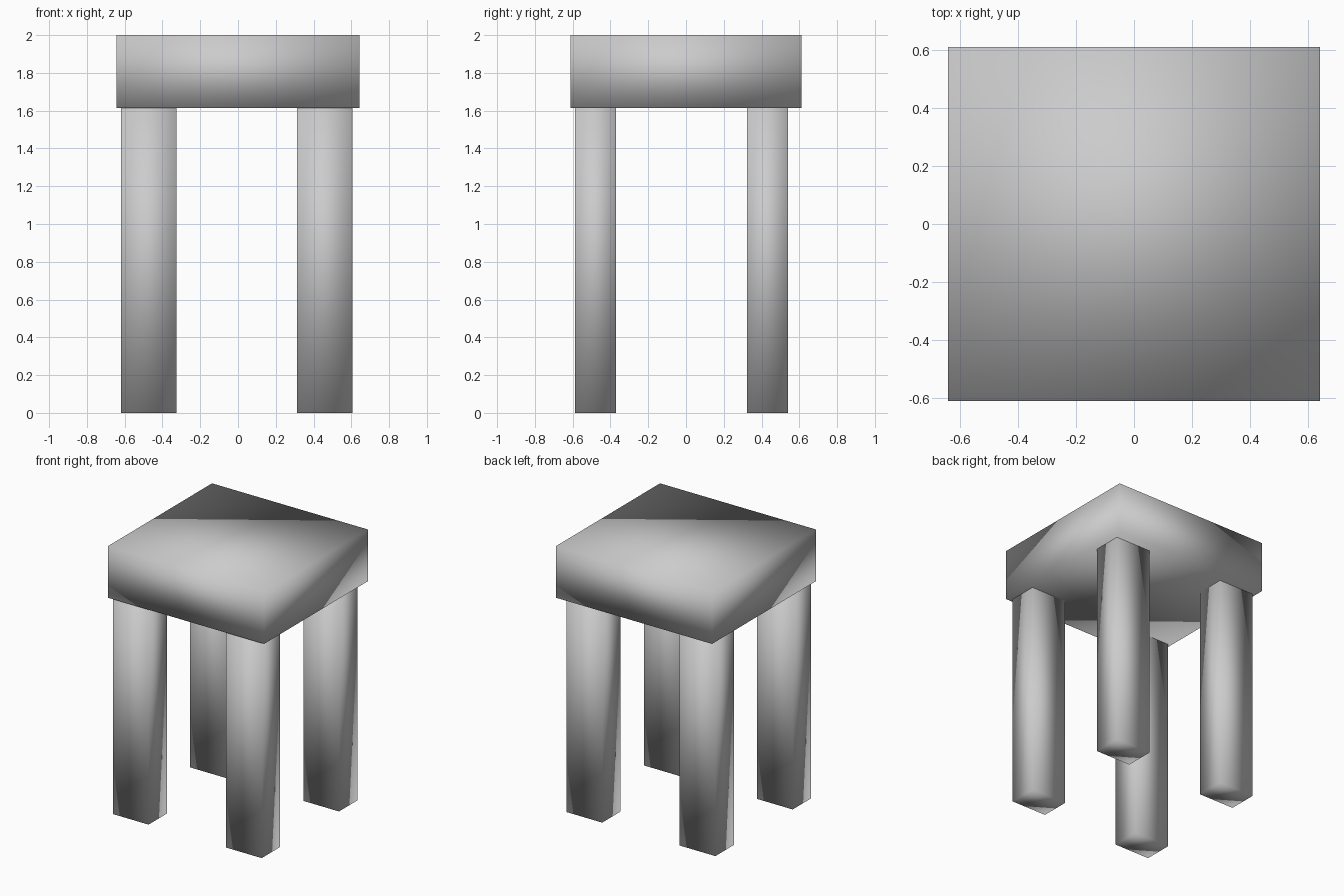
import bpy

if "Cube" in bpy.data.objects:
    bpy.data.objects.remove(bpy.data.objects["Cube"])

SEAT_BOTTOM = 1.615


def box(name, x, y, width, depth, z0, z1):
    bpy.ops.mesh.primitive_cube_add(size=1, location=(x, y, (z0 + z1) / 2))
    ob = bpy.context.object
    ob.name = name
    ob.scale = (width, depth, z1 - z0)
    bpy.ops.object.transform_apply(location=False, rotation=False, scale=True)
    # original is smooth shaded across all of its edges
    bpy.ops.object.shade_smooth()
    return ob


# thick seat slab
box("seat", 0, 0, 1.286, 1.224, SEAT_BOTTOM, 2.0)

# four rectangular legs, set slightly toward the front left
for row, y in (("front", -0.479), ("back", 0.431)):
    for side, x in (("left", -0.473), ("right", 0.46)):
        box(f"{row}_{side}_leg", x, y, 0.294, 0.217, 0, SEAT_BOTTOM)
